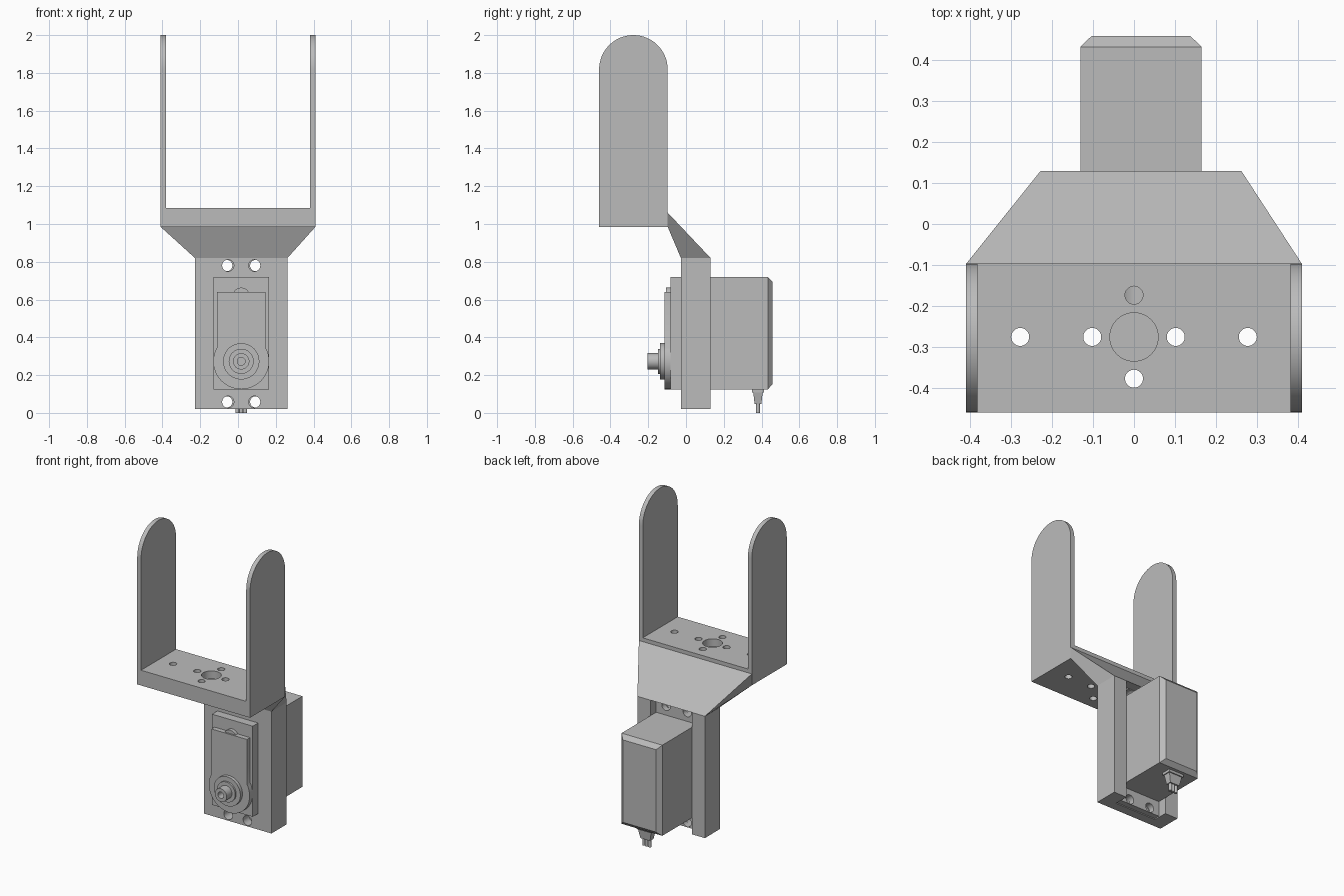
import bpy, bmesh, math
from mathutils import Matrix, Vector

if "Cube" in bpy.data.objects:
    bpy.data.objects.remove(bpy.data.objects["Cube"])

grey = bpy.data.materials.new("plain grey")
grey.use_nodes = True
COLOUR = (0.5, 0.5, 0.5, 1)
grey.diffuse_color = COLOUR
grey.node_tree.nodes["Principled BSDF"].inputs["Base Color"].default_value = COLOUR

CX = 0.017     # centre line of the motor and its frame
SHAFT_Z = 0.273


def finish(name, bm):
    bmesh.ops.recalc_face_normals(bm, faces=bm.faces)
    mesh = bpy.data.meshes.new(name)
    bm.to_mesh(mesh)
    bm.free()
    mesh.materials.append(grey)
    ob = bpy.data.objects.new(name, mesh)
    bpy.context.collection.objects.link(ob)
    return ob


def box(name, x, y, z):
    bm = bmesh.new()
    bmesh.ops.create_cube(bm, size=1)
    for v in bm.verts:
        v.co = [lo + (c + 0.5) * (hi - lo) for c, (lo, hi) in zip(v.co, (x, y, z))]
    return finish(name, bm)


def loft(name, lower, upper):
    """Solid between two rings of points."""
    bm = bmesh.new()
    a = [bm.verts.new(p) for p in lower]
    b = [bm.verts.new(p) for p in upper]
    n = len(a)
    bm.faces.new(a)
    bm.faces.new(b)
    for i in range(n):
        bm.faces.new((a[i], a[(i + 1) % n], b[(i + 1) % n], b[i]))
    return finish(name, bm)


def rect(x, y, z):
    return [(x[0], y[0], z), (x[1], y[0], z), (x[1], y[1], z), (x[0], y[1], z)]


def rod(name, start, end, radius, sides=48):
    start, end = Vector(start), Vector(end)
    axis = end - start
    turn = axis.to_track_quat("Z", "Y").to_matrix().to_4x4()
    bm = bmesh.new()
    bmesh.ops.create_cone(bm, cap_ends=True, segments=sides, radius1=radius, radius2=radius,
                          depth=axis.length,
                          matrix=Matrix.Translation((start + end) / 2) @ turn)
    return finish(name, bm)


def arc(cx, cy, r, a0, a1, steps=32):
    angles = [math.radians(a0 + (a1 - a0) * i / steps) for i in range(steps + 1)]
    return [(cx + r * math.cos(a), cy + r * math.sin(a)) for a in angles]


def cut(ob, cutters):
    """Subtract the cutters, keep the result and discard them."""
    for c in cutters:
        mod = ob.modifiers.new("cut", "BOOLEAN")
        mod.operation, mod.solver, mod.object = "DIFFERENCE", "EXACT", c
    bpy.context.view_layer.update()
    graph = bpy.context.evaluated_depsgraph_get()
    mesh = bpy.data.meshes.new_from_object(ob.evaluated_get(graph))
    ob.modifiers.clear()
    ob.data = mesh
    for c in cutters:
        bpy.data.objects.remove(c)


def smooth(*obs):
    bpy.ops.object.select_all(action="DESELECT")
    for ob in obs:
        ob.select_set(True)
        bpy.context.view_layer.objects.active = ob
    bpy.ops.object.shade_smooth_by_angle(angle=math.radians(30))


# U bracket: base with screw holes and a blind centre recess
BACK = -0.097
base = box("bracket_base", (-0.41, 0.41), (-0.46, BACK), (0.985, 1.085))
spots = [(-0.278, -0.276), (-0.102, -0.276), (0.102, -0.276), (0.278, -0.276),
         (0, -0.378), (0, -0.174)]
holes = [rod("hole", (x, y, 0.9), (x, y, 1.2), 0.022, 32) for x, y in spots]
holes.append(rod("recess", (0, -0.276, 1.035), (0, -0.276, 1.2), 0.059))
cut(base, holes)
smooth(base)

# U bracket: round-topped arms
mid, r = (BACK - 0.46) / 2, (BACK + 0.46) / 2
outline = [(-0.46, 0.985), (BACK, 0.985)] + arc(mid, 2 - r, r, 0, 180)
for side, sign in (("left", 1), ("right", -1)):
    arm = loft(side + "_arm", [(sign * 0.382, y, z) for y, z in outline],
               [(sign * 0.41, y, z) for y, z in outline])
    smooth(arm)

# Sloping neck from bracket to frame
FX, FY = (-0.228, 0.262), (-0.027, 0.13)
loft("neck", rect(FX, FY, 0.82),
     [(-0.41, BACK, 0.985), (0.41, BACK, 0.985), (0.41, BACK, 1.06), (-0.41, BACK, 1.06)])

# Motor frame: front plate with two legs behind it
BX, BZ = (-0.131, 0.165), (0.125, 0.72)
frame = box("motor_frame", FX, FY, (0.02, 0.82))
channel = box("channel", (BX[0] - 0.003, BX[1] + 0.003), (0.035, 0.3), (-0.1, 0.9))
screws = [(CX + s * 0.07, z) for s in (-1, 1) for z in (0.058, 0.78)]
cut(frame, [channel] + [rod("hole", (x, -0.2, z), (x, 0.3, z), 0.031, 32) for x, z in screws])
smooth(frame)

# Motor mounting ears
ears = box("motor_ears", BX, (0.036, 0.074), (0.025, 0.815))
cut(ears, [rod("hole", (CX + (x - CX) * 1.1, -0.2, z), (CX + (x - CX) * 1.1, 0.3, z), 0.03, 32)
           for x, z in screws])
smooth(ears)

# Motor case with a chamfered back
box("motor_case", BX, (-0.083, 0.433), BZ)


def case_ring(y, d):
    return [(x, y, z) for x, z in ((BX[0] + d, BZ[0] + d), (BX[1] - d, BZ[0] + d),
                                   (BX[1] - d, BZ[1] - d), (BX[0] + d, BZ[1] - d))]


loft("motor_back_cover", case_ring(0.433, 0), case_ring(0.459, 0.027))

# Raised gear cover: straight sides running into a round end
half, R = 0.129, 0.148
a = math.degrees(math.acos(half / R))
cover = arc(CX, SHAFT_Z, R, 180 - a, 360 + a) + [(CX + half, 0.64), (CX - half, 0.64)]
smooth(loft("gear_cover", [(x, -0.083, z) for x, z in cover],
            [(x, -0.115, z) for x, z in cover]),
       rod("gear_boss", (CX, -0.08, 0.618), (CX, -0.105, 0.618), 0.045))

# Output shaft with stepped collars
for name, y, radius in (("outer_collar", -0.137, 0.096), ("inner_collar", -0.148, 0.066)):
    smooth(rod(name, (CX, -0.1, SHAFT_Z), (CX, y, SHAFT_Z), radius))
shaft = rod("output_shaft", (CX, -0.1, SHAFT_Z), (CX, -0.203, SHAFT_Z), 0.043)
cut(shaft, [rod("bore", (CX, -0.15, SHAFT_Z), (CX, -0.3, SHAFT_Z), 0.021, 32)])
smooth(shaft)

# Cable outlet and three wires
CY = 0.381
box("cable_collar", (CX - 0.055, CX + 0.055), (CY - 0.032, CY + 0.032), (0.108, 0.126))
loft("cable_boot", rect((CX - 0.035, CX + 0.035), (CY - 0.018, CY + 0.018), 0.048),
     rect((CX - 0.048, CX + 0.048), (CY - 0.025, CY + 0.025), 0.109))
for i, side in enumerate(("right", "middle", "left")):
    x = CX + (i - 1) * 0.021
    smooth(rod(side + "_wire", (x, CY, 0), (x, CY, 0.06), 0.0105, 20))
